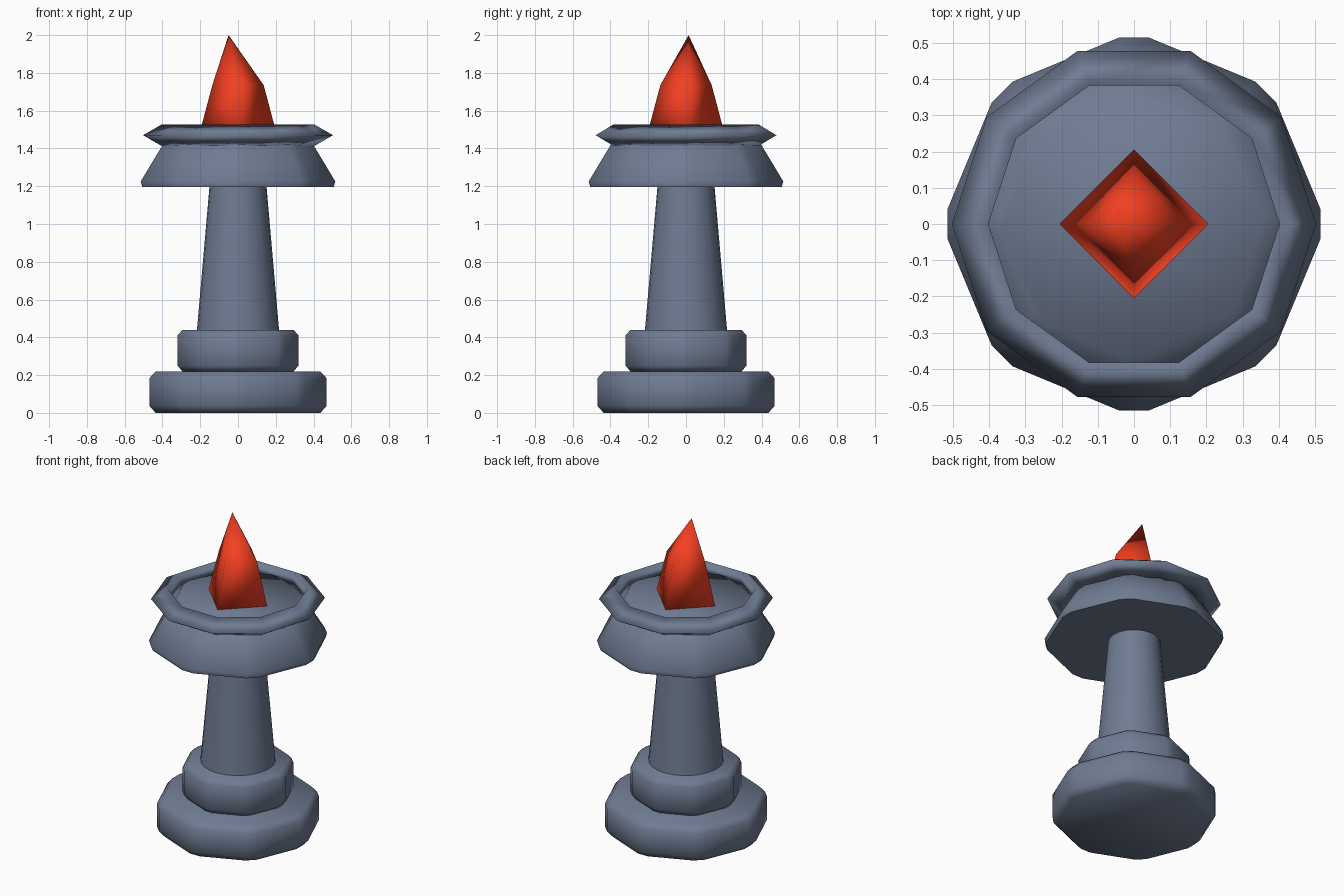
import bpy, bmesh, math

if "Cube" in bpy.data.objects:
    bpy.data.objects.remove(bpy.data.objects["Cube"])


def material(name, color):
    mat = bpy.data.materials.new(name)
    mat.diffuse_color = (*color, 1)
    mat.use_nodes = True
    mat.node_tree.nodes["Principled BSDF"].inputs["Base Color"].default_value = mat.diffuse_color
    return mat


def finish(name, bm, mat, angle=180):
    bmesh.ops.recalc_face_normals(bm, faces=bm.faces)
    mesh = bpy.data.meshes.new(name)
    bm.to_mesh(mesh)
    bm.free()
    obj = bpy.data.objects.new(name, mesh)
    bpy.context.collection.objects.link(obj)
    mesh.materials.append(mat)
    bpy.ops.object.select_all(action='DESELECT')
    obj.select_set(True)
    bpy.context.view_layer.objects.active = obj
    bpy.ops.object.shade_smooth_by_angle(angle=math.radians(angle))
    return obj


def loft(name, angles, profile, mat, angle=180):
    """Stack rings of (radius, z) with corners at the given angles, capped."""
    bm = bmesh.new()
    rings = [[bm.verts.new((r * math.cos(a), r * math.sin(a), z)) for a in angles]
             for r, z in profile]
    n = len(angles)
    for lo, hi in zip(rings, rings[1:]):
        for i in range(n):
            j = (i + 1) % n
            bm.faces.new((lo[i], lo[j], hi[j], hi[i]))
    bm.faces.new(rings[0])
    bm.faces.new(rings[-1])
    return finish(name, bm, mat, angle)


def even(n):
    return [2 * math.pi * i / n for i in range(n)]


# Octagon with chamfered corners
octagon = [k * math.pi / 4 + s for k in range(8) for s in (-0.077, 0.077)]

red = material("fire_red", (0.9, 0.05, 0.015))
slate = material("slate", (0.16, 0.2, 0.29))

# Stepped base
loft("lower_base", octagon, [(.437, 0), (.471, .037), (.471, .183), (.437, .22)], slate, 50)
loft("upper_base", octagon, [(.295, .22), (.321, .25), (.321, .41), (.295, .44)], slate, 50)

# Tapered column
loft("column", even(24), [(.219, .42), (.15, 1.21)], slate, 50)

# Bowl and embers just at its top surface
loft("bowl", octagon, [(.508, 1.195), (.517, 1.225), (.366, 1.475)], slate, 65)
loft("embers", even(10), [(.29, 1.42), (.29, 1.4745)], red, 50)

# Rim: ten-sided ring with a triangular section
bm = bmesh.new()
section = [(.503, 1.47), (.402, 1.528), (.402, 1.412)]
rings = [[bm.verts.new((r * math.cos(a), r * math.sin(a), z)) for r, z in section]
         for a in even(10)]
for i in range(10):
    a, b = rings[i], rings[(i + 1) % 10]
    for j in range(3):
        k = (j + 1) % 3
        bm.faces.new((a[j], a[k], b[k], b[j]))
finish("rim", bm, slate)

# Flame: four-sided, with an off-centre tip
bm = bmesh.new()
rings = [[bm.verts.new((r * math.cos(a), r * math.sin(a), z)) for a in even(4)]
         for r, z in ((.205, 1.475), (.136, 1.735))]
tip = bm.verts.new((-.05, .014, 2))
for i in range(4):
    j = (i + 1) % 4
    bm.faces.new((rings[0][i], rings[0][j], rings[1][j], rings[1][i]))
    bm.faces.new((rings[1][i], rings[1][j], tip))
bm.faces.new(rings[0])
finish("flame", bm, red)
